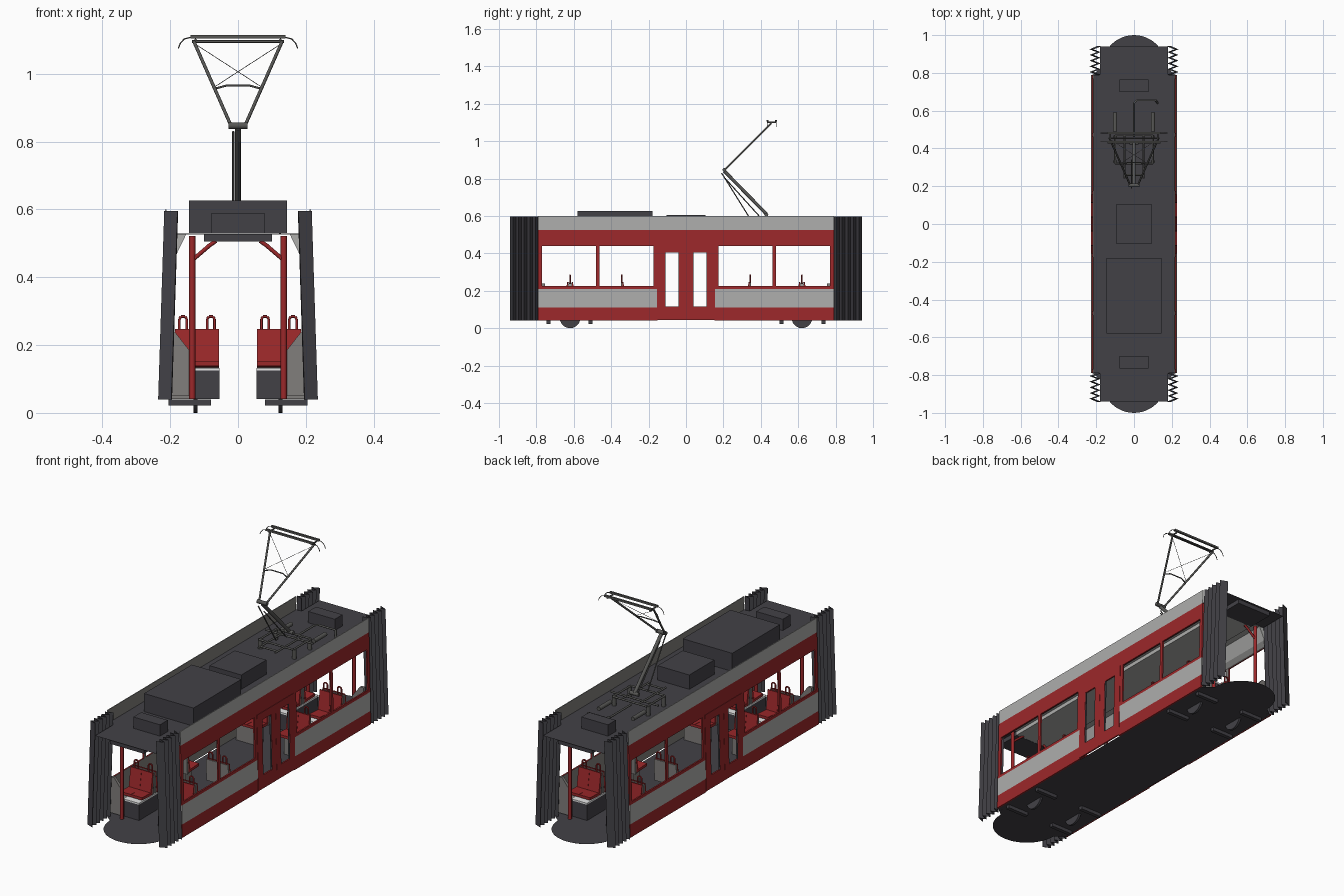
import bpy, bmesh, math
from mathutils import Vector

if "Cube" in bpy.data.objects:
    bpy.data.objects.remove(bpy.data.objects["Cube"])

def material(name, rgb):
    m = bpy.data.materials.new(name)
    m.diffuse_color = (*rgb, 1)
    m.use_nodes = True
    m.node_tree.nodes["Principled BSDF"].inputs["Base Color"].default_value = m.diffuse_color
    return m

RED = material("red paint", (0.33, 0.021, 0.023))
GREY = material("light grey paint", (0.42, 0.42, 0.41))
DARK = material("charcoal", (0.055, 0.053, 0.062))
INNER = material("interior grey", (0.22, 0.21, 0.20))
WHITE = material("pale cover", (0.80, 0.80, 0.80))
METAL = material("pantograph metal", (0.095, 0.095, 0.09))

def finish(name, bm, *mats):
    bmesh.ops.recalc_face_normals(bm, faces=bm.faces)
    me = bpy.data.meshes.new(name)
    bm.to_mesh(me)
    bm.free()
    for m in mats:
        me.materials.append(m)
    ob = bpy.data.objects.new(name, me)
    bpy.context.collection.objects.link(ob)
    return ob

def loft(name, a, b, mat):
    """Closed solid between two matching outlines of 3D points."""
    bm = bmesh.new()
    va, vb = [bm.verts.new(p) for p in a], [bm.verts.new(p) for p in b]
    n = len(a)
    bm.faces.new(va)
    bm.faces.new(vb[::-1])
    for i in range(n):
        bm.faces.new((va[i], va[(i + 1) % n], vb[(i + 1) % n], vb[i]))
    return finish(name, bm, mat)

def box(name, x0, x1, y0, y1, z0, z1, mat):
    o = [(x0, y0), (x1, y0), (x1, y1), (x0, y1)]
    return loft(name, [(x, y, z0) for x, y in o], [(x, y, z1) for x, y in o], mat)

def sheet(name, outline, z, mat):
    """Thin flat plate from a plan outline."""
    return loft(name, [(x, y, z - 0.0005) for x, y in outline],
                [(x, y, z) for x, y in outline], mat)

def rods(name, paths, r, mat, sides=8):
    """Round bars along polylines."""
    bm = bmesh.new()
    for path in paths:
        for p, q in zip(path, path[1:]):
            p, q = Vector(p), Vector(q)
            d = q - p
            rot = d.to_track_quat('Z', 'Y').to_matrix().to_4x4()
            rot.translation = (p + q) / 2
            bmesh.ops.create_cone(bm, cap_ends=True, segments=sides, radius1=r,
                                  radius2=r, depth=d.length, matrix=rot)
    ob = finish(name, bm, mat)
    for f in ob.data.polygons:
        f.use_smooth = len(f.vertices) == 4
    return ob

def wall_x(z):
    return 0.227 - (z - 0.04) * 0.022

def panel(name, y0, y1, z0, z1, mat, out=0.0, thick=0.008):
    """Leaning wall panel on both sides; inward face takes the interior colour."""
    for s in (-1, 1):
        ring = []
        for y in (y0, y1):
            ring.append([(s * (wall_x(z) + d), y, z) for z, d in
                         ((z0, out), (z1, out), (z1, out - thick), (z0, out - thick))])
        ob = loft(name, ring[0], ring[1], mat)
        ob.data.materials.append(INNER)
        for f in ob.data.polygons:
            if f.normal.x * s < -0.9:
                f.material_index = 1

# Floor with rounded ends
outline = []
for e in (1, -1):
    outline.append((0.219 * e, 0.79 * e))
    for i in range(25):
        t = math.radians(180 * i / 24)
        outline.append((0.17 * math.cos(t) * e, (0.83 + 0.17 * math.sin(t)) * e))
    outline.append((-0.219 * e, 0.79 * e))
sheet("floor", outline, 0.041, DARK)

# Roof deck, ceiling and roof equipment
sheet("roof", [(0.211, -0.79), (0.211, 0.79), (0.18, 0.79), (0.18, 0.94), (-0.18, 0.94),
               (-0.18, 0.79), (-0.211, 0.79), (-0.211, -0.79), (-0.18, -0.79),
               (-0.18, -0.94), (0.18, -0.94), (0.18, -0.79)], 0.53, DARK)
sheet("ceiling", [(0.19, -0.79), (0.19, 0.79), (-0.19, 0.79), (-0.19, -0.79)], 0.527, GREY)
box("ceiling_duct", -0.10, 0.10, -0.79, 0.79, 0.506, 0.526, GREY)
for e in (-1, 1):
    a, b = sorted((0.79 * e, 0.93 * e))
    box("ceiling_duct_end", -0.10, 0.10, a, b, 0.505, 0.528, DARK)
    a, b = sorted((0.70 * e, 0.765 * e))
    box("small_roof_unit", -0.078, 0.078, a, b, 0.53, 0.59, DARK)
box("large_roof_unit", -0.145, 0.145, -0.58, -0.18, 0.53, 0.626, DARK)
box("middle_roof_unit", -0.093, 0.093, -0.105, 0.105, 0.53, 0.606, DARK)

# Side walls: painted bands, window posts, doors
panel("roof_fairing", -0.79, 0.79, 0.525, 0.60, GREY, 0, 0.004)
panel("upper_band", -0.79, 0.79, 0.44, 0.525, RED)
for e in (-1, 1):
    def mirrored(name, y0, y1, *rest):
        a, b = sorted((y0 * e, y1 * e))
        panel(name, a, b, *rest)
    mirrored("lower_band", 0.152, 0.79, 0.04, 0.11, RED)
    mirrored("waist_panel", 0.155, 0.79, 0.11, 0.21, GREY)
    mirrored("window_sill", 0.152, 0.79, 0.21, 0.225, RED)
    mirrored("end_post", 0.77, 0.79, 0.225, 0.44, RED)
    mirrored("window_post", 0.463, 0.482, 0.225, 0.44, RED)
    mirrored("door_post", 0.15, 0.175, 0.225, 0.44, RED)
    # door leaf around an open pane
    mirrored("door_inner_stile", 0.0005, 0.037, 0.045, 0.445, RED, 0.002)
    mirrored("door_outer_stile", 0.113, 0.155, 0.045, 0.445, RED, 0.002)
    mirrored("door_bottom", 0.037, 0.113, 0.045, 0.115, RED, 0.002)
    mirrored("door_top", 0.037, 0.113, 0.405, 0.445, RED, 0.002)
    # dark seals around the door pane
    for y in (0.037, 0.110):
        mirrored("pane_seal", y, y + 0.003, 0.115, 0.405, DARK, 0.001, 0.008)

for s in (-1, 1):
    # Sloped cove between wall and ceiling
    cove = [(s * 0.153, 0.5262), (s * 0.208, 0.5262), (s * 0.209, 0.442), (s * 0.185, 0.46)]
    loft("ceiling_cove", [(x, -0.79, z) for x, z in cove],
         [(x, 0.79, z) for x, z in cove], GREY)
    for e in (-1, 1):
        # Folded bellows
        bm = bmesh.new()
        prev = None
        for i in range(11):
            y = e * (0.79 + 0.15 * i / 10)
            x = 0.178 if i % 2 == 0 else 0.216
            cur = [bm.verts.new((s * (x + 0.018), y, 0.04)),
                   bm.verts.new((s * x, y, 0.596))]
            if prev:
                bm.faces.new((prev[0], cur[0], cur[1], prev[1]))
            prev = cur
        ob = finish("bellows", bm, DARK)
        mod = ob.modifiers.new("thickness", 'SOLIDIFY')
        mod.thickness = 0.003
        mod.offset = 0

        def bx(name, x0, x1, y0, y1, z0, z1, mat):
            xa, xb = sorted((s * x0, s * x1))
            ya, yb = sorted((e * y0, e * y1))
            return box(name, xa, xb, ya, yb, z0, z1, mat)

        # Wheel housing with pale cover, and end wing panel
        bx("wheel_housing", 0.055, 0.14, 0.49, 0.75, 0.041, 0.125, DARK)
        bx("housing_cover", 0.055, 0.142, 0.488, 0.752, 0.125, 0.133, WHITE)
        wing = [(s * x, z) for x, z in ((0.14, 0.05), (0.215, 0.05), (0.208, 0.24),
                                        (0.187, 0.24), (0.14, 0.18))]
        loft("end_wing", [(x, e * 0.77, z) for x, z in wing],
             [(x, e * 0.755, z) for x, z in wing], INNER)
        bx("wall_duct", 0.14, 0.205, 0.49, 0.755, 0.05, 0.13, INNER)
        bx("seat_pedestal", 0.08, 0.20, 0.27, 0.33, 0.041, 0.13, INNER)

        # Seats: red cushions and backs with grey shells; f is the facing along y
        for y, f in ((0.625, 1), (0.615, -1), (0.345, -1)):
            for xa, xb in ((0.056, 0.1205), (0.1215, 0.186)):
                def part(name, prof, mat):
                    pts = [(e * (y + f * dy), z) for dy, z in prof]
                    loft(name, [(s * xa, p, z) for p, z in pts],
                         [(s * xb, p, z) for p, z in pts], mat)
                part("seat_cushion", [(0.015, 0.134), (0.10, 0.138), (0.10, 0.152),
                                      (0.018, 0.148)], RED)
                part("seat_back", [(0.012, 0.14), (0.026, 0.14), (0.010, 0.248),
                                   (0.004, 0.248)], RED)
                part("seat_shell", [(0.0, 0.13), (0.012, 0.13), (0.004, 0.244),
                                    (-0.003, 0.244)], INNER)
        loops = []
        for y in (0.62, 0.343):
            for xc in (0.08, 0.162):
                loops.append([(s * (xc + dx), e * y, z) for dx, z in
                              ((-0.011, 0.235), (-0.011, 0.277), (-0.006, 0.284),
                               (0.006, 0.284), (0.011, 0.277), (0.011, 0.235))])
        rods("seat_handle", loops, 0.004, RED)

        # Grab pole with brace to the ceiling
        y = e * 0.78
        rods("grab_pole", [[(s * 0.135, y, 0.041), (s * 0.135, y, 0.522)]], 0.009, RED, 12)
        rods("pole_brace", [[(s * 0.135, y, 0.45), (s * 0.085, y, 0.493),
                             (s * 0.065, y, 0.507)]], 0.006, RED)

        # Wheel and bogie bars
        rods("wheel", [[(s * 0.119, e * 0.62, 0.055), (s * 0.131, e * 0.62, 0.055)]],
             0.055, DARK, 32)
        for y in (0.51, 0.735):
            bx("bogie_bar", 0.08, 0.205, y - 0.01, y + 0.01, 0.022, 0.04, DARK)

# Pantograph base frame
rods("pantograph_base", [
    [(-0.1, 0.32, 0.58), (0.1, 0.32, 0.58), (0.1, 0.47, 0.58), (-0.1, 0.47, 0.58),
     (-0.1, 0.32, 0.58)],
    [(-0.14, 0.43, 0.58), (0.14, 0.43, 0.58)], [(-0.05, 0.24, 0.58), (-0.05, 0.47, 0.58)],
    [(0.05, 0.24, 0.58), (0.05, 0.47, 0.58)], [(-0.05, 0.26, 0.58), (0.05, 0.26, 0.58)]],
    0.005, METAL)
rods("insulator", [[(x, y, 0.53), (x, y, 0.58)] for x in (-0.1, 0.1) for y in (0.33, 0.46)]
     + [[(x, 0.49, 0.56), (x, 0.59, 0.56)] for x in (-0.1, 0.1)], 0.011, METAL, 12)
rods("power_cable", [[(0, 0.46, 0.56), (0, 0.64, 0.56), (0.015, 0.655, 0.56),
                      (0.115, 0.655, 0.56), (0.125, 0.64, 0.53)]], 0.005, METAL)
# Lower arm, control rods and knuckle
rods("lower_arm", [[(0, 0.43, 0.61), (0, 0.205, 0.84)]], 0.009, METAL, 12)
rods("arm_pivot", [[(-0.025, 0.43, 0.607), (0.025, 0.43, 0.607)],
                   [(-0.028, 0.205, 0.847), (0.028, 0.205, 0.847)]], 0.01, METAL, 12)
rods("control_rod", [[(-0.014, 0.34, 0.59), (-0.014, 0.19, 0.83)],
                     [(0.005, 0.40, 0.59), (0.005, 0.21, 0.80)]], 0.003, METAL)
# Upper arm: V frame, cross bar, wire bracing
def arm(x, z):
    return (x, 0.205 + (z - 0.845) * 1.0, z)
rods("upper_arm", [[arm(s * 0.022, 0.85), arm(s * 0.13, 1.095)] for s in (-1, 1)], 0.005, METAL)
rods("arm_crossbar", [[arm(-0.065, 0.957), arm(-0.035, 0.965), arm(0.035, 0.965),
                       arm(0.065, 0.957)]], 0.003, METAL)
rods("brace_wire", [[arm(s * 0.068, 0.962), arm(-s * 0.122, 1.085)] for s in (-1, 1)],
     0.001, METAL, 6)
# Collector head with horns
rods("head_axle", [[(-0.135, 0.455, 1.095), (0.135, 0.455, 1.095)]], 0.004, METAL)
for y in (0.435, 0.482):
    box("contact_strip", -0.14, 0.14, y - 0.005, y + 0.005, 1.104, 1.114, METAL)
    rods("head_horn", [[(s * 0.138, y, 1.108), (s * 0.158, y, 1.103), (s * 0.17, y, 1.09),
                        (s * 0.176, y, 1.075)] for s in (-1, 1)], 0.0018, METAL, 6)
rods("head_link", [[(s * 0.125, 0.435, 1.1), (s * 0.125, 0.482, 1.1)] for s in (-1, 1)],
     0.004, METAL)
